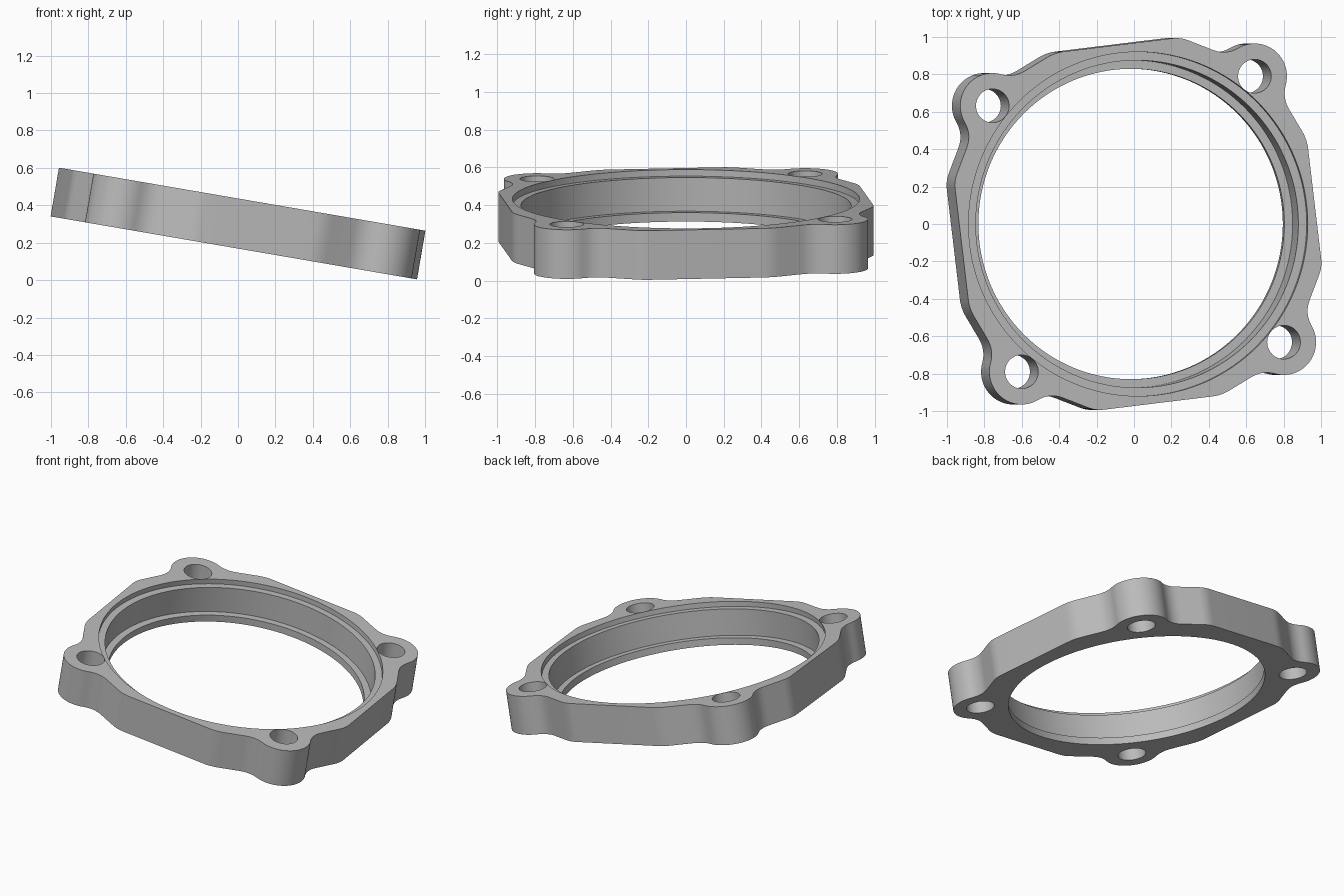
import bpy
import bmesh
from math import sin, cos, radians, tau
from mathutils import Vector, Matrix

TILT = radians(9.75)
HALF = 0.132          # half the flange thickness
MID_Z = 0.3025

if "Cube" in bpy.data.objects:
    bpy.data.objects.remove(bpy.data.objects["Cube"])

grey = bpy.data.materials.new("machined grey")
grey.use_nodes = True
grey.diffuse_color = (0.5, 0.5, 0.5, 1)
grey.node_tree.nodes["Principled BSDF"].inputs["Base Color"].default_value = (0.5, 0.5, 0.5, 1)


def make_object(name, bm):
    bmesh.ops.recalc_face_normals(bm, faces=bm.faces)
    mesh = bpy.data.meshes.new(name)
    bm.to_mesh(mesh)
    bm.free()
    mesh.materials.append(grey)
    obj = bpy.data.objects.new(name, mesh)
    bpy.context.collection.objects.link(obj)
    return obj


def rounded_corner(before, corner, after, reach, steps=8):
    """Soft curve replacing a corner, starting and ending `reach` away from it."""
    a = corner + (before - corner).normalized() * reach
    b = corner + (after - corner).normalized() * reach
    return [a * (1 - t) ** 2 + corner * 2 * t * (1 - t) + b * t ** 2
            for t in (i / steps for i in range(steps + 1))]


def stack_rings(bm, rings):
    """Closed solid through a list of equal-length vertex rings."""
    loops = [[bm.verts.new(p) for p in ring] for ring in rings]
    for low, high in zip(loops, loops[1:]):
        for i in range(len(low)):
            j = (i + 1) % len(low)
            bm.faces.new((low[i], low[j], high[j], high[i]))
    bm.faces.new(loops[0])
    bm.faces.new(loops[-1])


def turned(name, profile, centre=(0, 0), sides=128):
    """Solid of revolution from (radius, height) pairs."""
    bm = bmesh.new()
    stack_rings(bm, [[(centre[0] + r * cos(tau * i / sides),
                       centre[1] + r * sin(tau * i / sides), z)
                      for i in range(sides)] for r, z in profile])
    return make_object(name, bm)


# One quarter of the outline: bolt lobe, then the edge down to the next lobe
lobe = Vector((0.632, 0.79))
lobe_radius = 0.175
arc = [lobe + lobe_radius * Vector((cos(radians(a)), sin(radians(a))))
       for a in range(121, -16, -4)]
quarter_turn = Matrix.Rotation(radians(-90), 2)
corners = [(Vector((0.782, 0.675)), 0.072), (Vector((0.916, 0.452)), 0.05),
           (Vector((0.998, -0.23)), 0.045), (Vector((0.903, -0.478)), 0.075)]
path = [arc[-1]] + [c for c, reach in corners] + [quarter_turn @ arc[0]]
quarter = arc[:-1]
for i, (corner, reach) in enumerate(corners):
    quarter += rounded_corner(path[i], corner, path[i + 2], reach)
quarter.pop()

outline = []
hole_centres = []
turn = Matrix.Identity(2)
for k in range(4):
    outline += [turn @ p for p in quarter]
    hole_centres.append(turn @ lobe)
    turn = quarter_turn @ turn

# Flange body
bm = bmesh.new()
stack_rings(bm, [[(p.x, p.y, z) for p in outline] for z in (-HALF, HALF)])
bmesh.ops.remove_doubles(bm, verts=bm.verts, dist=0.0005)
flange = make_object("flange_ring", bm)

# Stepped bore: bottom lip, main wall, shallow top recess
out = HALF + 0.1
cutters = [turned("bore_cutter", [(0.83, -out), (0.83, -0.084), (0.875, -0.084),
                                  (0.875, 0.097), (0.92, 0.097), (0.92, out)])]
# Bolt holes
for c in hole_centres:
    cutters.append(turned("bolt_hole_cutter", [(0.09, -out), (0.09, out)], c, 48))

bpy.context.view_layer.objects.active = flange
for cutter in cutters:
    cutter.hide_render = True
    mod = flange.modifiers.new("cut", 'BOOLEAN')
    mod.operation = 'DIFFERENCE'
    mod.solver = 'EXACT'
    mod.object = cutter
    bpy.ops.object.modifier_apply(modifier=mod.name)
for cutter in cutters:
    bpy.data.objects.remove(cutter)

# Tilt into place and shade
flange.data.transform(Matrix.Translation((0, 0, MID_Z)) @ Matrix.Rotation(TILT, 4, 'Y'))
bpy.ops.object.select_all(action='DESELECT')
flange.select_set(True)
bpy.ops.object.shade_smooth_by_angle(angle=radians(30))
